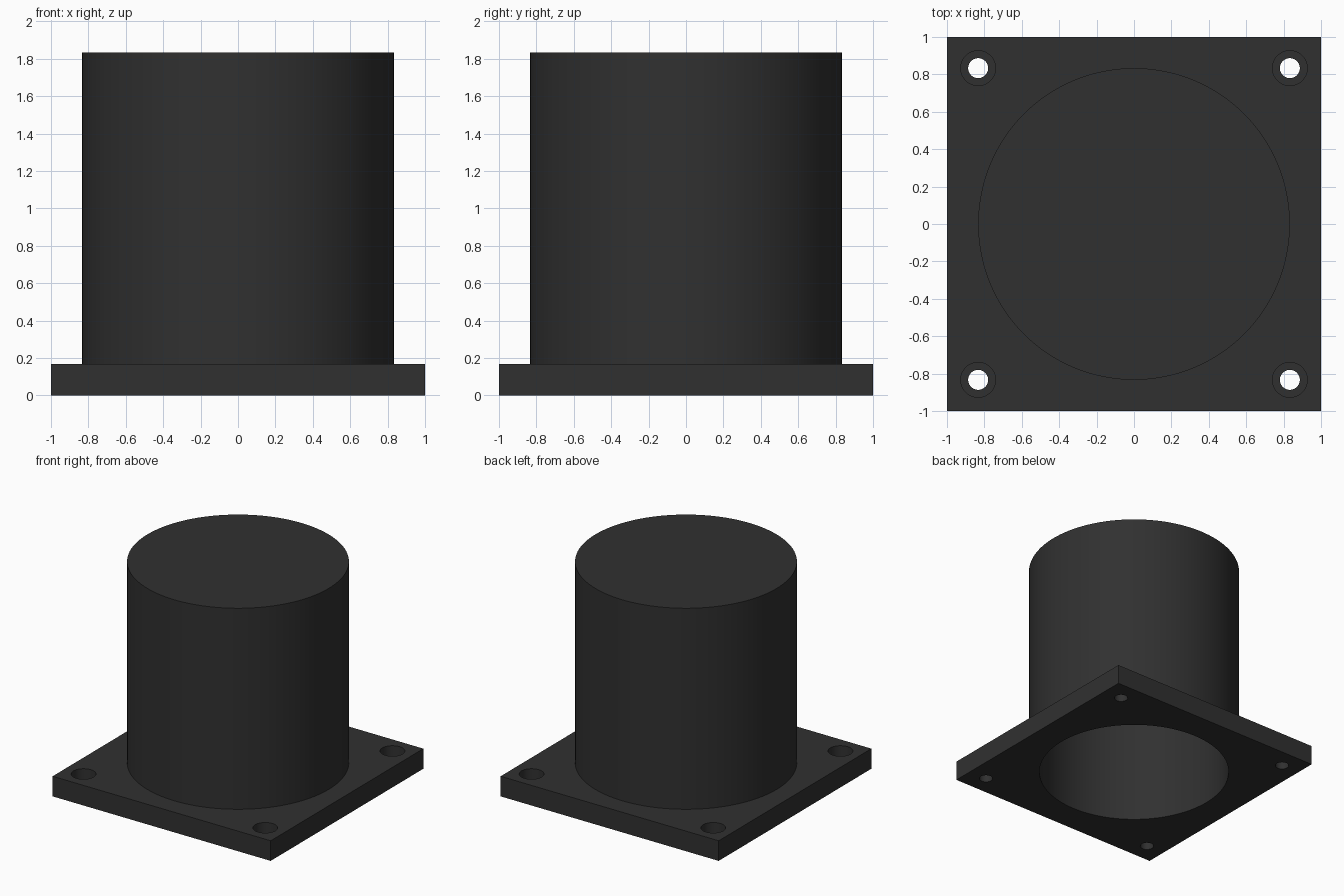
import bpy

if "Cube" in bpy.data.objects:
    bpy.data.objects.remove(bpy.data.objects["Cube"])

PLATE_T = 0.1667     # plate thickness
TOP = 1.8333         # overall height
BOLT = 0.8333        # bolt hole offset from centre

black = bpy.data.materials.new("black plastic")
black.diffuse_color = (0.03, 0.03, 0.03, 1)
black.use_nodes = True
black.node_tree.nodes["Principled BSDF"].inputs["Base Color"].default_value = black.diffuse_color


def cylinder(name, radius, z0, z1, x=0, y=0, sides=128):
    bpy.ops.mesh.primitive_cylinder_add(vertices=sides, radius=radius, depth=z1 - z0,
                                        location=(x, y, (z0 + z1) / 2))
    ob = bpy.context.object
    ob.name = name
    return ob


def combine(target, other, operation):
    mod = target.modifiers.new(operation.lower(), 'BOOLEAN')
    mod.object, mod.operation, mod.solver = other, operation, 'EXACT'
    bpy.context.view_layer.objects.active = target
    bpy.ops.object.modifier_apply(modifier=mod.name)
    bpy.data.objects.remove(other)


# Square mounting plate
bpy.ops.mesh.primitive_cube_add(size=1, location=(0, 0, PLATE_T / 2))
cap = bpy.context.object
cap.name = "flanged_cap"
cap.scale = (2, 2, PLATE_T)
bpy.ops.object.transform_apply(location=True, scale=True)

# Closed cylinder on the plate, hollow from below
combine(cap, cylinder("cylinder_body", 0.8333, 0.05, TOP), 'UNION')
combine(cap, cylinder("cavity", 0.75, -0.1, 1.75), 'DIFFERENCE')

# Counterbored bolt holes in the corners
for x in (-BOLT, BOLT):
    for y in (-BOLT, BOLT):
        combine(cap, cylinder("bolt_hole", 0.0533, -0.1, 0.3, x, y, 48), 'DIFFERENCE')
        combine(cap, cylinder("counterbore", 0.0933, PLATE_T - 0.1, 0.3, x, y, 48), 'DIFFERENCE')

cap.data.materials.clear()
cap.data.materials.append(black)
bpy.ops.object.select_all(action='DESELECT')
cap.select_set(True)
bpy.context.view_layer.objects.active = cap
bpy.ops.object.shade_smooth_by_angle()
